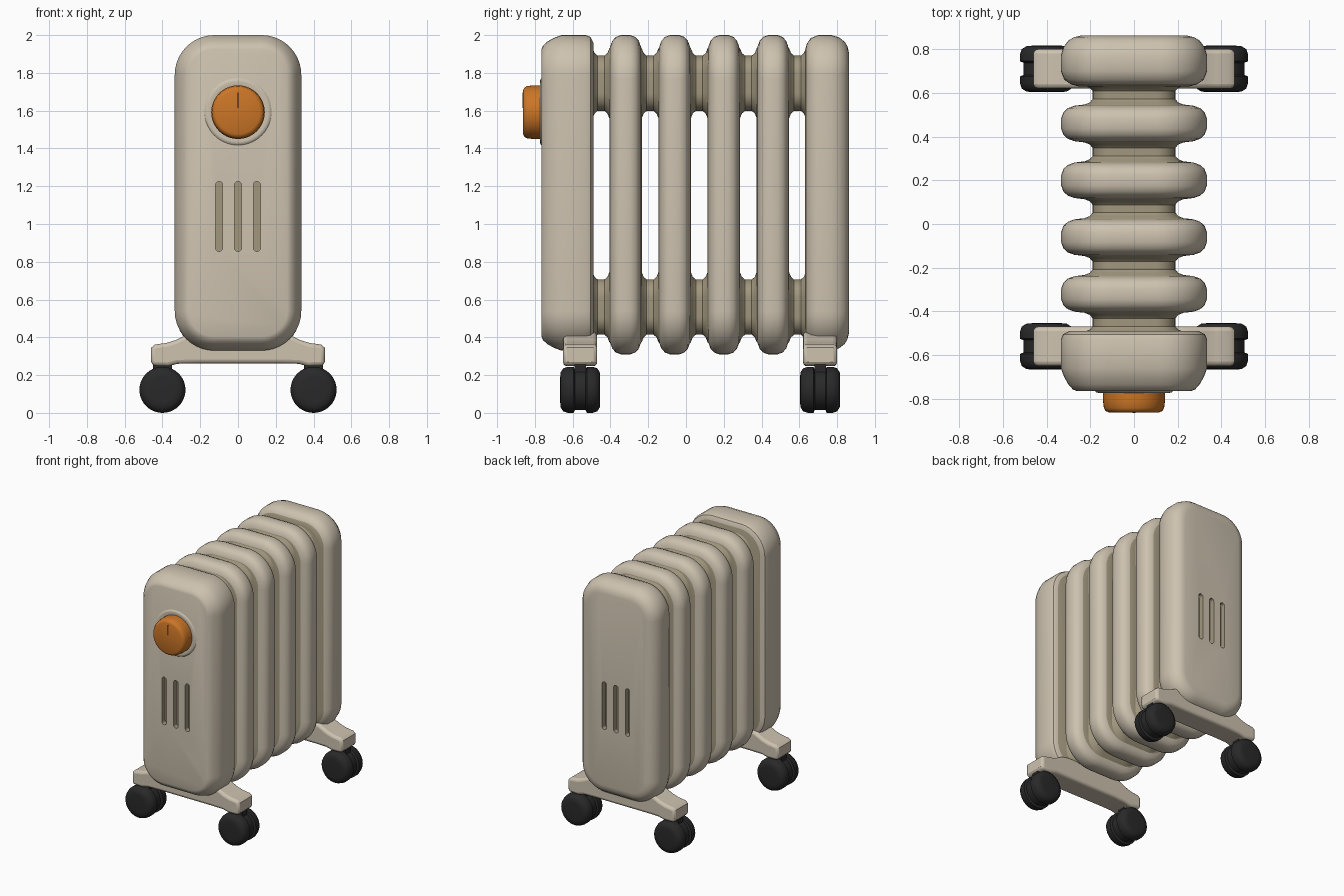
import bpy, bmesh
from math import sin, cos, pi

cube = bpy.data.objects.get("Cube")
if cube:
    bpy.data.objects.remove(cube, do_unlink=True)


def material(name, rgb):
    m = bpy.data.materials.new(name)
    m.use_nodes = True
    m.diffuse_color = (*rgb, 1)
    m.node_tree.nodes["Principled BSDF"].inputs["Base Color"].default_value = (*rgb, 1)
    return m


BEIGE = material("warm beige", (0.61, 0.54, 0.43))
OLIVE = material("shaded olive", (0.36, 0.31, 0.21))
ORANGE = material("knob orange", (0.60, 0.18, 0.02))
BROWN = material("pointer brown", (0.20, 0.05, 0.01))
BLACK = material("wheel black", (0.022, 0.022, 0.022))


def finish(bm, name, mats, angle=40):
    bmesh.ops.remove_doubles(bm, verts=bm.verts, dist=1e-5)
    bmesh.ops.recalc_face_normals(bm, faces=bm.faces)
    me = bpy.data.meshes.new(name)
    bm.to_mesh(me)
    bm.free()
    ob = bpy.data.objects.new(name, me)
    bpy.context.collection.objects.link(ob)
    for m in mats:
        me.materials.append(m)
    smooth(ob, angle)
    return ob


def smooth(ob, angle=40):
    bpy.ops.object.select_all(action='DESELECT')
    ob.select_set(True)
    bpy.context.view_layer.objects.active = ob
    bpy.ops.object.shade_smooth_by_angle(angle=angle * pi / 180)


def outline(hw, hh, r, steps=10):
    """Rounded rectangle in x and z; a circle when r equals both halves."""
    pts = []
    for q, (sx, sz) in enumerate(((1, 1), (-1, 1), (-1, -1), (1, -1))):
        for i in range(steps + 1):
            a = (q + i / steps) * pi / 2
            pts.append((sx * (hw - r) + r * cos(a), sz * (hh - r) + r * sin(a)))
    return pts


def loft(name, profile, centre, hw, hh, r, mats, dark_sides=False):
    """Rounded rectangle swept along y; profile holds (y, inset) pairs."""
    cx, cy, cz = centre
    bm = bmesh.new()
    rings = []
    for y, inset in profile:
        pts = outline(hw - inset, hh - inset, max(r - inset, 0.01))
        rings.append([bm.verts.new((cx + x, cy + y, cz + z)) for x, z in pts])
    for a, b in zip(rings, rings[1:]):
        for i in range(len(a)):
            j = (i + 1) % len(a)
            bm.faces.new((a[i], a[j], b[j], b[i]))
    bm.faces.new(rings[0])
    bm.faces.new(rings[-1])
    if dark_sides:
        # flat faces inside the gaps between sections
        bm.normal_update()
        for f in bm.faces:
            if abs(f.normal.y) > 0.95 and -0.6 < f.calc_center_median().y < 0.7:
                f.material_index = 1
    return finish(bm, name, mats)


def mirrored(half):
    return half + [(-y, i) for y, i in reversed(half)]


def cut_slots(panel, y):
    for x in (-0.1, 0, 0.1):
        cutter = loft("slot_cutter", [(-0.04, 0), (0.04, 0)], (x, y, 1.04),
                      0.019, 0.185, 0.019, [OLIVE])
        cutter.hide_render = True
        mod = panel.modifiers.new("slot", 'BOOLEAN')
        mod.object = cutter
        mod.operation = 'DIFFERENCE'
        mod.solver = 'EXACT'
        mod.material_mode = 'TRANSFER'
        bpy.context.view_layer.objects.active = panel
        bpy.ops.object.modifier_apply(modifier=mod.name)
        bpy.data.objects.remove(cutter, do_unlink=True)
    smooth(panel)


# Front housing and rear end section, with vent slots
BODY = (0.335, 0.835, 0.21)
front = loft("front_housing",
             [(-0.765, 0.075), (-0.757, 0.055), (-0.735, 0.035), (-0.7, 0.015), (-0.66, 0),
              (-0.53, 0), (-0.505, 0.01), (-0.49, 0.04)],
             (0, 0, 1.165), *BODY, [BEIGE, OLIVE], True)
cut_slots(front, -0.765)
back = loft("rear_section",
            [(0.63, 0.08), (0.64, 0.045), (0.66, 0.016), (0.7, 0), (0.77, 0),
             (0.81, 0.012), (0.84, 0.035), (0.855, 0.06), (0.862, 0.09)],
            (0, 0, 1.165), *BODY, [BEIGE, OLIVE], True)
cut_slots(back, 0.862)

# Radiator fins
fin = mirrored([(-0.086, 0.1), (-0.081, 0.06), (-0.07, 0.03), (-0.052, 0.01), (-0.025, 0)])
for n in range(4):
    loft(f"fin_{n + 1}", fin, (0, -0.32 + 0.26 * n, 1.155), 0.333, 0.845, 0.23,
         [BEIGE, OLIVE], True)

# Flared upper and lower tubes joining neighbouring sections
flare = mirrored([(-0.065, -0.06), (-0.045, -0.045), (-0.034, -0.018), (-0.018, -0.004)])
for n in range(5):
    for level, z in (("lower", 0.56), ("upper", 1.745)):
        loft(f"{level}_tube_{n + 1}", flare, (0, -0.45 + 0.26 * n, z), 0.185, 0.142, 0.09, [OLIVE])

# Thermostat knob with surround and pointer
loft("knob_surround", [(-0.757, 0), (-0.77, 0.012), (-0.774, 0.025), (-0.768, 0.045)],
     (0, 0, 1.595), 0.185, 0.185, 0.185, [BEIGE])
loft("knob", [(-0.76, 0), (-0.81, 0), (-0.842, 0.004), (-0.856, 0.012), (-0.862, 0.026)],
     (0, 0, 1.592), 0.142, 0.142, 0.142, [ORANGE])
loft("knob_pointer", [(-0.865, 0), (-0.86, 0)], (0, 0, 1.655), 0.004, 0.04, 0.004, [BROWN])


# Feet: arched bars with rounded ends
def foot(name, cy):
    half = [(0.455, 0.25), (0.46, 0.27), (0.46, 0.345), (0.44, 0.362), (0.38, 0.37),
            (0.33, 0.385), (0.26, 0.42), (0.2, 0.43)]
    under = [(0.22, 0.262), (0.32, 0.26), (0.37, 0.247)]
    side = under + half
    pts = side + [(-x, z) for x, z in reversed(side)]
    bm = bmesh.new()
    face = bm.faces.new([bm.verts.new((x, cy - 0.09, z)) for x, z in pts])
    moved = bmesh.ops.extrude_face_region(bm, geom=[face])["geom"]
    bmesh.ops.translate(bm, vec=(0, 0.18, 0),
                        verts=[v for v in moved if isinstance(v, bmesh.types.BMVert)])
    ob = finish(bm, name, [BEIGE])
    mod = ob.modifiers.new("soft_edges", 'BEVEL')
    mod.width = 0.025
    mod.segments = 3
    mod.limit_method = 'ANGLE'
    mod.angle_limit = pi / 3
    bpy.ops.object.modifier_apply(modifier=mod.name)
    smooth(ob)


# Twin-tread casters
tread = mirrored([(-0.106, 0.055), (-0.104, 0.03), (-0.09, 0.008), (-0.065, 0), (-0.035, 0),
                  (-0.028, 0.016)])
for end, cy in (("front", -0.56), ("rear", 0.71)):
    foot(f"{end}_foot", cy)
    for side, s in (("left", 1), ("right", -1)):
        loft(f"{end}_{side}_wheel", tread, (0.4 * s, cy, 0.122), 0.122, 0.122, 0.122, [BLACK])
        loft(f"{end}_{side}_stem", [(-0.03, 0), (0.03, 0)], (0.4 * s, cy, 0.22),
             0.05, 0.05, 0.02, [BLACK])
